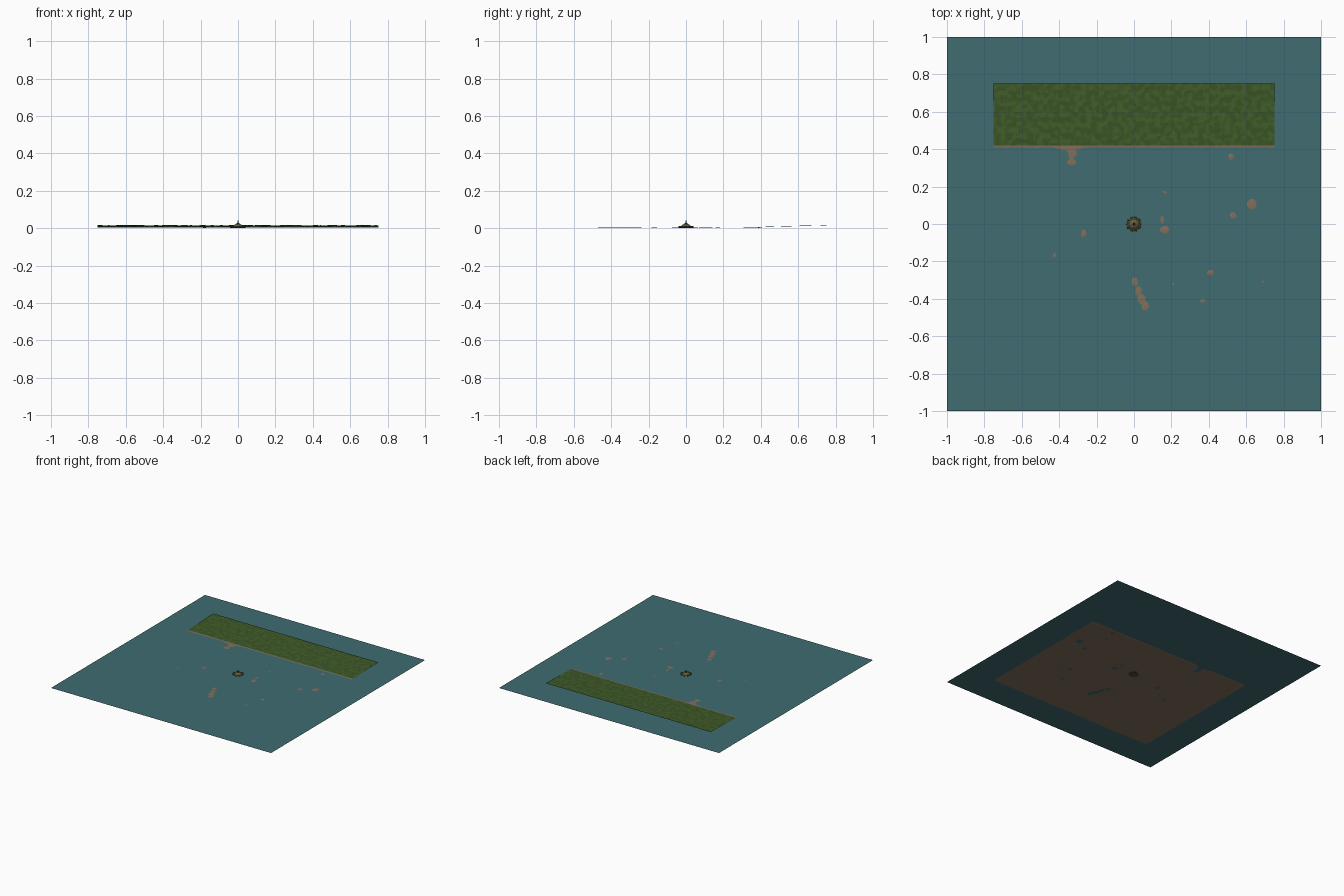
import bpy, bmesh, math, random
from mathutils import Vector, noise

if "Cube" in bpy.data.objects:
    bpy.data.objects.remove(bpy.data.objects["Cube"])

random.seed(4)
WATER_Z = 0.006


def material(name, rgb):
    m = bpy.data.materials.new(name)
    m.diffuse_color = (*rgb, 1)
    m.use_nodes = True
    m.node_tree.nodes["Principled BSDF"].inputs["Base Color"].default_value = m.diffuse_color
    return m


water_mat = material("water", (0.05, 0.15, 0.165))
sand_mat = material("sand", (0.22, 0.16, 0.11))
grass_mats = [material("grass_a", (0.046, 0.098, 0.02)),
              material("grass_b", (0.056, 0.112, 0.024)),
              material("grass_c", (0.04, 0.086, 0.018))]
rock_mat = material("rock", (0.07, 0.065, 0.035))
moss_mat = material("moss", (0.13, 0.12, 0.045))
dark_mat = material("dark_wood", (0.035, 0.03, 0.02))


def finish(bm, name, mats, smooth=False):
    me = bpy.data.meshes.new(name)
    bm.to_mesh(me)
    bm.free()
    ob = bpy.data.objects.new(name, me)
    bpy.context.collection.objects.link(ob)
    for m in mats:
        me.materials.append(m)
    if smooth:
        me.polygons.foreach_set("use_smooth", [True] * len(me.polygons))
    return ob


# water sheet
bm = bmesh.new()
bmesh.ops.create_grid(bm, x_segments=1, y_segments=1, size=1)
for v in bm.verts:
    v.co.z = WATER_Z
finish(bm, "water", [water_mat])

# sandbars that break the surface: x, y, radius x, radius y
bars = [(-.335, .33, .024, .02), (-.33, .38, .024, .03), (-.35, .41, .07, .018),
        (-.27, -.05, .016, .022), (-.425, -.17, .01, .012),
        (.165, -.03, .024, .022), (.15, .02, .01, .025), (.165, .17, .012, .01),
        (.52, .36, .016, .018), (.63, .105, .028, .028), (.53, .045, .018, .018),
        (.41, -.26, .018, .016), (.365, -.41, .017, .012), (.21, -.32, .009, .009),
        (.005, -.31, .017, .027), (.025, -.36, .018, .03), (.04, -.4, .023, .027),
        (.06, -.44, .021, .024), (.69, -.31, .008, .008)]


def height(x, y):
    n = noise.noise(Vector((x * 14, y * 14, 0)))
    fine = noise.noise(Vector((x * 40, y * 40, 3)))
    if y > 0.425:
        return 0.0075 + 0.0085 * (y - 0.425) / 0.325 + 0.0009 * n + 0.0008 * fine
    if y > 0.405:
        return WATER_Z + 0.0005 + 0.0006 * fine
    z = 0.0035 + 0.001 * n + 0.0007 * fine
    for bx, by, rx, ry in bars:
        d = ((x - bx) / rx) ** 2 + ((y - by) / ry) ** 2 + 0.5 * fine
        if d < 1.7:
            z = max(z, WATER_Z + 0.0012 * (1 - d))
    return max(z, 0)


# terrain: sandy bed rising to a grass bank
bm = bmesh.new()
bmesh.ops.create_grid(bm, x_segments=150, y_segments=150, size=0.75)
for v in bm.verts:
    v.co.z = height(v.co.x, v.co.y)
for f in bm.faces:
    c = f.calc_center_median()
    if c.y > 0.42:
        t = noise.noise(Vector((c.x * 35, c.y * 35, 9)))
        f.material_index = 1 if t < 0.12 and t > -0.12 else (2 if t > 0 else 3)
finish(bm, "terrain", [sand_mat] + grass_mats, True)


def lathe(name, profile, sides, mat, lobes=0):
    bm = bmesh.new()
    rings = []
    for r, z in profile:
        ring = []
        for i in range(sides):
            a = 2 * math.pi * i / sides
            k = r * (1 + (lobes if i % 2 else -lobes))
            ring.append(bm.verts.new((k * math.cos(a), k * math.sin(a), z)))
        rings.append(ring)
    for lo, hi in zip(rings, rings[1:]):
        for i in range(sides):
            j = (i + 1) % sides
            bm.faces.new((lo[i], lo[j], hi[j], hi[i]))
    bm.faces.new(rings[0][::-1])
    bm.faces.new(rings[-1])
    return finish(bm, name, [mat])


# small islet with stepped mound, centre post and cap
lathe("islet_base", [(.038, 0), (.036, .008), (.026, .013)], 20, rock_mat, 0.08)
lathe("islet_mound", [(.027, .011), (.022, .016), (.013, .021), (.008, .023)], 16, moss_mat)
lathe("islet_collar", [(.009, .021), (.009, .026), (.005, .029)], 12, dark_mat)
lathe("islet_spire", [(.003, .026), (.0025, .036), (.0005, .043)], 8, moss_mat)

# ring of boulders around the islet
for i in range(10):
    a = 2 * math.pi * i / 10
    bm = bmesh.new()
    bmesh.ops.create_icosphere(bm, subdivisions=1, radius=0.0075)
    for v in bm.verts:
        v.co *= random.uniform(0.85, 1.15)
        v.co.z = max(v.co.z * 0.8 + 0.006, 0)
        v.co += Vector((0.037 * math.cos(a), 0.037 * math.sin(a), 0))
    finish(bm, "boulder", [moss_mat if i % 2 else rock_mat])
